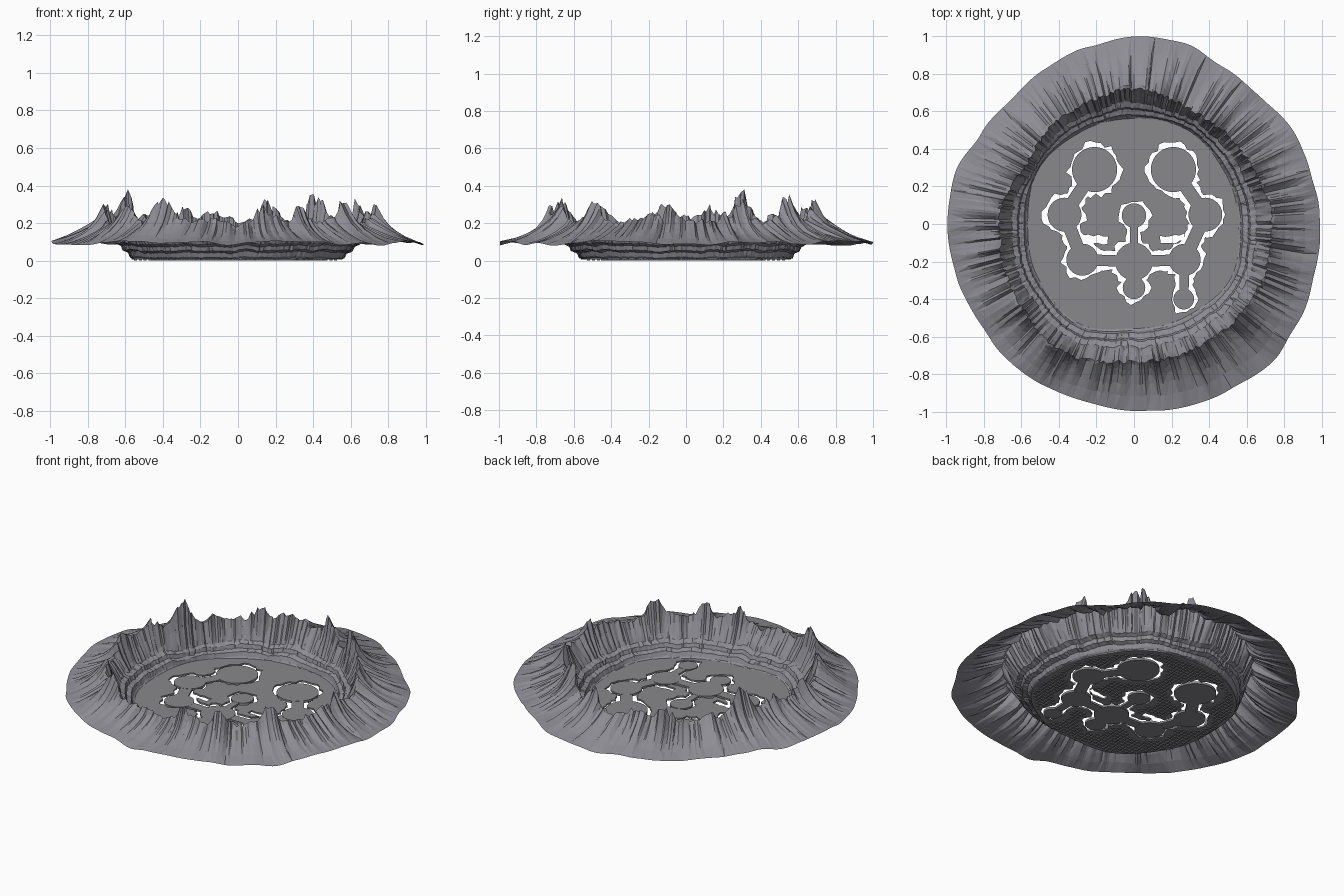
import bpy, bmesh, math, random
from mathutils import Vector

random.seed(7)
cube = bpy.data.objects.get("Cube")
if cube:
    bpy.data.objects.remove(cube)


def material(name, rgb):
    m = bpy.data.materials.new(name)
    m.use_nodes = True
    m.diffuse_color = (*rgb, 1)
    m.node_tree.nodes["Principled BSDF"].inputs["Base Color"].default_value = (*rgb, 1)
    return m


ROCK = material("grey rock", (0.27, 0.265, 0.30))
FLOOR = material("grey floor", (0.25, 0.25, 0.265))


def make(name, bm, mat):
    mesh = bpy.data.meshes.new(name)
    bm.to_mesh(mesh)
    bm.free()
    mesh.materials.append(mat)
    ob = bpy.data.objects.new(name, mesh)
    bpy.context.collection.objects.link(ob)
    return ob


def prism(bm, pts, z0, z1):
    """Closed prism over a counter-clockwise outline."""
    low = [bm.verts.new((x, y, z0)) for x, y in pts]
    top = [bm.verts.new((x, y, z1)) for x, y in pts]
    bm.faces.new(top)
    bm.faces.new(low[::-1])
    n = len(pts)
    for i in range(n):
        j = (i + 1) % n
        bm.faces.new((low[i], low[j], top[j], top[i]))


def sample(table, a):
    """Smooth lookup in a table spread evenly round the circle."""
    f = (a / math.tau) % 1 * len(table)
    i = int(f)
    t = f - i
    t = t * t * (3 - 2 * t)
    return table[i % len(table)] * (1 - t) + table[(i + 1) % len(table)] * t


def polar(r, a):
    return r * math.cos(a), r * math.sin(a)


# Plan radii, starting at +x and turning counter-clockwise
OUTER = [.995, .985, .98, .955, .965, 1, 1, .975, .95, .93, .95, .995,
         1, .99, .975, .985, .985, .985, 1, 1.01, 1.02, 1.04, 1.02, .995]
CREST = [.74, .70, .68, .72, .69, .66, .72, .74, .78, .74, .74, .75]
BASE = [.55, .55, .57, .555, .56, .58, .56, .58, .60, .55, .56, .585]
# Groups of tall spikes: direction in degrees, extra height, spread
PEAKS = [(52, .18, 6), (153, .16, 5), (280, .17, 5), (24, .16, 5), (115, .14, 6),
         (188, .13, 8), (78, .14, 5), (240, .10, 7), (318, .10, 6), (352, .10, 6),
         (168, .11, 4), (220, .09, 5), (298, .09, 5), (100, .08, 4), (262, .07, 4)]

# Crater: one sheet from the floor edge, up terraces and spikes, down the skirt
SEG = 320
wave = [random.random() for _ in range(45)]
crag = [random.random() for _ in range(110)]
ripple = [random.uniform(-1, 1) for _ in range(50)]
ledge = [random.uniform(-1, 1) for _ in range(50)]
bm = bmesh.new()
columns = []
for i in range(SEG):
    a = math.tau * (i + random.uniform(-.35, .35)) / SEG
    fine = .65 * sample(crag, a) + .35 * random.random()
    base, crest = sample(BASE, a), sample(CREST, a)
    outer = sample(OUTER, a) + .005 * sample(ripple, a) - .002
    edge = .093 + .014 * sample(ripple, a + 1)
    hill = .165 + .045 * sample(wave, a) + .05 * fine
    spike = 0
    for deg, amp, width in PEAKS:
        d = (math.degrees(a) - deg + 180) % 360 - 180
        spike = max(spike, amp * math.exp(-(d / width) ** 2))
    spike *= .4 + .75 * fine
    crest += random.uniform(-.015, .008)
    wob = .014 * sample(ledge, a)
    span = crest - base
    # inner terraces: share of the way to the crest, height
    pts = [(base, .008)]
    for s, z in ((.10, .02), (.16, .045), (.33, .055), (.38, .078), (.56, .092), (.64, .115)):
        pts.append((base + span * s + wob * s, z + wob * .6 + random.uniform(-.003, .003)))
    pts.append((base + span * .84, .13 + (hill - .13) * .45 + spike * .3))
    pts.append((crest, hill + spike * .95))
    # outer skirt
    for t in (.06, .14, .27, .45, .7, 1):
        z = edge + (hill - edge) * (1 - t) ** 1.25 + spike * (1 - t) ** 6
        z += (fine - .5) * .04 * (1 - t)
        pts.append((crest + (outer - crest) * t, z))
    columns.append([bm.verts.new((*polar(r, a), z)) for r, z in pts])
for i, col in enumerate(columns):
    nxt = columns[(i + 1) % SEG]
    for k in range(len(col) - 1):
        bm.faces.new((col[k], col[k + 1], nxt[k + 1], nxt[k]))
bmesh.ops.triangulate(bm, faces=bm.faces[:])
make("crater_rock", bm, ROCK)

# Round platforms (x, y, radius) and the paths joining them (ends, half width)
PADS = {"a": (-.21, .29, .12), "b": (.21, .29, .12), "c": (-.37, .05, .09),
        "d": (.38, .05, .09), "e": (-.275, -.19, .085), "f": (.27, -.19, .085),
        "g": (0, .045, .065), "h": (0, -.20, .10), "i": (0, -.34, .06),
        "j": (.265, -.40, .055)}
PATHS = [("ac", .035), ("ce", .035), ("eh", .03), ("hf", .03), ("fd", .035),
         ("db", .035), ("gh", .02), ("hi", .04), ("fj", .025)]


def strip(p, q, half, rough=0):
    """Outline of a straight strip, with optional ragged sides."""
    p, q = Vector(p[:2]), Vector(q[:2])
    side = (q - p).orthogonal().normalized()
    n = max(2, int((q - p).length / .022)) if rough else 1
    run = [(p.lerp(q, k / n), half + random.uniform(-.4, 1) * rough) for k in range(n + 1)]
    right = [c - side * w for c, w in run]
    left = [c + side * (half + random.uniform(-.4, 1) * rough) for c, _ in run]
    return [tuple(v) for v in right + left[::-1]]


def ragged_circle(x, y, r):
    n = max(18, int(r * 280))
    pts = []
    for k in range(n):
        dx, dy = polar(r + random.choice((.008, .016, .024, .034)), math.tau * k / n)
        pts.append((x + dx, y + dy))
    return pts


# Floor slab with ragged channels cut round the platforms
TOP, MID = .016, .006
bm = bmesh.new()
prism(bm, [polar(sample(BASE, math.tau * k / 150) + .006, math.tau * k / 150)
           for k in range(150)], MID, TOP)
floor = make("crater_floor", bm, FLOOR)

bm = bmesh.new()
for n, (x, y, r) in enumerate(PADS.values()):
    prism(bm, ragged_circle(x, y, r), -.1 - n * .001, .1 + n * .001)
for n, (ends, half) in enumerate(PATHS):
    outline = strip(PADS[ends[0]], PADS[ends[1]], half + .016, .014)
    prism(bm, outline, -.12 - n * .001, .12 + n * .001)
for s in (-1, 1):
    prism(bm, strip((s * .27, -.075), (s * .14, -.085), .014, .012), -.14 - s * .001, .14 + s * .001)
bmesh.ops.recalc_face_normals(bm, faces=bm.faces[:])
cutter = make("channel_cutter", bm, FLOOR)
cutter.hide_render = True
mod = floor.modifiers.new("channels", "BOOLEAN")
mod.operation, mod.solver, mod.object = "DIFFERENCE", "EXACT", cutter
mod.use_self = True
bpy.context.view_layer.update()
cut = bpy.data.meshes.new_from_object(floor.evaluated_get(bpy.context.evaluated_depsgraph_get()))
floor.modifiers.clear()
floor.data = cut
bpy.data.objects.remove(cutter)

# Platforms and paths
bm = bmesh.new()
for x, y, r in PADS.values():
    ring = [polar(r, math.tau * k / 40) for k in range(40)]
    prism(bm, [(x + dx, y + dy) for dx, dy in ring], 0, .014)
make("round_platforms", bm, FLOOR)
bm = bmesh.new()
for ends, half in PATHS:
    prism(bm, strip(PADS[ends[0]], PADS[ends[1]], half), .001, .013)
bmesh.ops.recalc_face_normals(bm, faces=bm.faces[:])
make("paths", bm, FLOOR)


# Small stones on the underside of the floor
def clear_of_channels(p):
    for x, y, r in PADS.values():
        if (p - Vector((x, y))).length < r + .045:
            return False
    for ends, half in PATHS:
        u, v = (Vector(PADS[e][:2]) for e in ends)
        t = max(0, min(1, (p - u).dot(v - u) / (v - u).length_squared))
        if (p - u.lerp(v, t)).length < half + .04:
            return False
    return not (.11 < abs(p.x) < .30 and -.125 < p.y < -.04)


bm = bmesh.new()
STEP, HALF = .026, .008
for ix in range(-24, 25):
    for iy in range(-24, 25):
        p = Vector((ix * STEP, iy * STEP))
        if p.length < sample(BASE, math.atan2(p.y, p.x)) - .012 and clear_of_channels(p):
            prism(bm, [(p.x + sx * HALF, p.y + sy * HALF)
                       for sx, sy in ((-1, -1), (1, -1), (1, 1), (-1, 1))], 0, MID + .002)
make("underside_stones", bm, ROCK)
